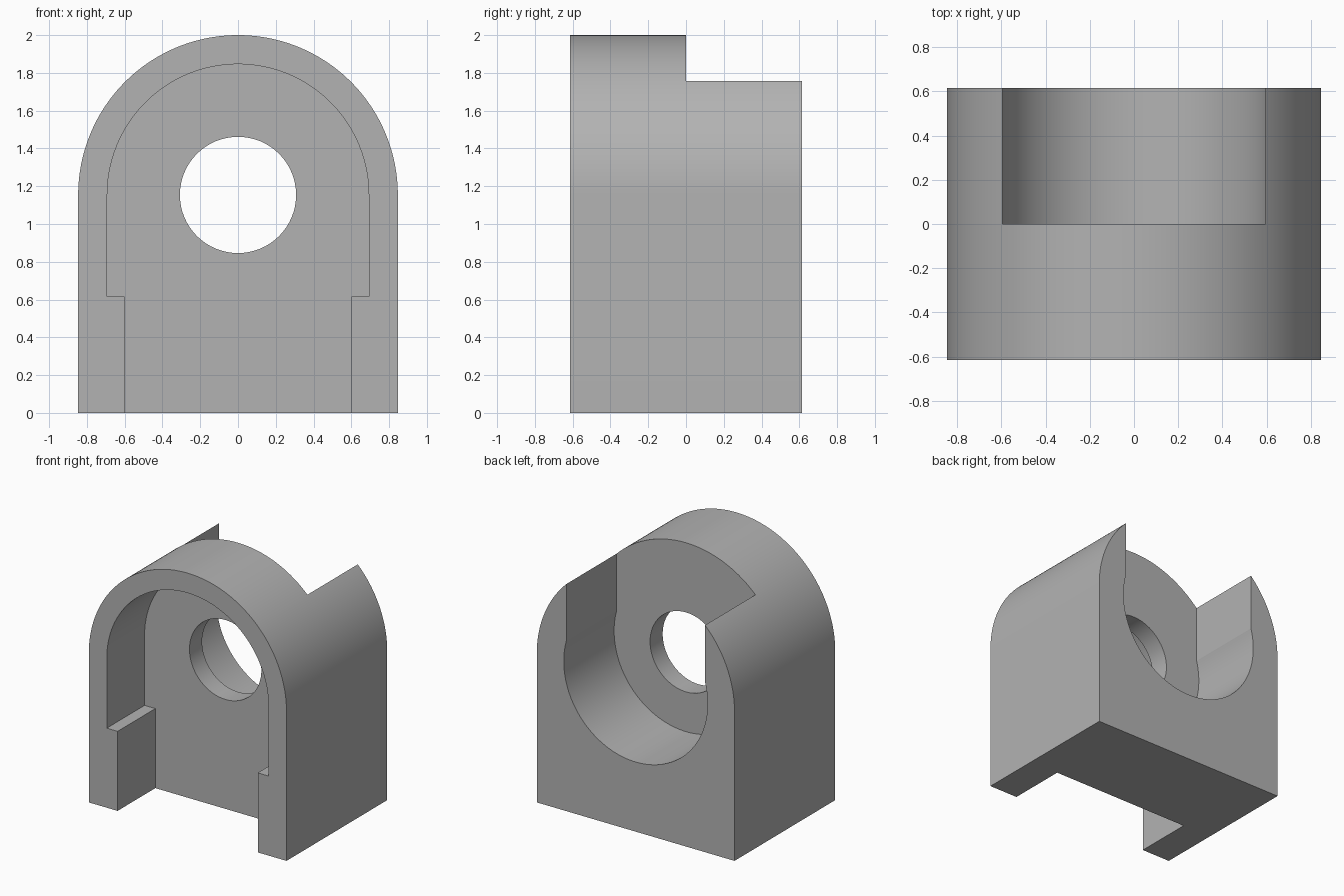
import bpy
import bmesh
from math import pi, sin, cos, asin

if "Cube" in bpy.data.objects:
    bpy.data.objects.remove(bpy.data.objects["Cube"])

U = 1 / 13            # design unit: the block is 26 units tall
AXIS = 15 * U         # height of the arch and bore axis
HALF_DEPTH = 8 * U

grey = bpy.data.materials.new("plain grey")
grey.use_nodes = True
grey.diffuse_color = (0.45, 0.45, 0.45, 1)
grey.node_tree.nodes["Principled BSDF"].inputs["Base Color"].default_value = (0.45, 0.45, 0.45, 1)


def arc(radius, start, end, steps):
    """Points on an arc around the bore axis."""
    angles = [start + (end - start) * i / steps for i in range(steps + 1)]
    return [(radius * cos(a), AXIS + radius * sin(a)) for a in angles]


def extrude_profile(name, profile, y0, y1):
    """Solid made by sweeping an x-z outline from y0 to y1."""
    bm = bmesh.new()
    face = bm.faces.new([bm.verts.new((x, y0, z)) for x, z in profile])
    swept = bmesh.ops.extrude_face_region(bm, geom=[face])["geom"]
    verts = [g for g in swept if isinstance(g, bmesh.types.BMVert)]
    bmesh.ops.translate(bm, verts=verts, vec=(0, y1 - y0, 0))
    bmesh.ops.recalc_face_normals(bm, faces=bm.faces)
    mesh = bpy.data.meshes.new(name)
    bm.to_mesh(mesh)
    bm.free()
    mesh.materials.append(grey)
    obj = bpy.data.objects.new(name, mesh)
    bpy.context.collection.objects.link(obj)
    return obj


# Arched outer block
outer = 11 * U
block = extrude_profile("arched_housing",
                        [(-outer, 0), (outer, 0)] + arc(outer, 0, pi, 96),
                        -HALF_DEPTH, HALF_DEPTH)

# Front cavity: arch above, narrower between the two lower rails, open below
inner, rail, step = 9 * U, 0.6, 8 * U
cavity = extrude_profile("front_cavity_cutter",
                         [(-rail, -0.1), (rail, -0.1), (rail, step), (inner, step)]
                         + arc(inner, 0, pi, 96)
                         + [(-inner, step), (-rail, step)],
                         -1, -2 * U)

# Rear pocket: round seat with a slightly narrower slot open at the top
seat, slot = 8 * U, 0.594
kink = pi / 2 - asin(slot / seat)
pocket = extrude_profile("rear_pocket_cutter",
                         arc(seat, pi - kink, 2 * pi + kink, 96)
                         + [(slot, 2.2), (-slot, 2.2)],
                         0, 1)

# Round bore through the dividing wall
bore = extrude_profile("bore_cutter", arc(4 * U, 0, 2 * pi, 64)[:-1], -0.4, 0.2)

bpy.ops.object.select_all(action="DESELECT")
bpy.context.view_layer.objects.active = block
block.select_set(True)
for cutter in (cavity, pocket, bore):
    cutter.hide_render = True
    cut = block.modifiers.new(cutter.name, "BOOLEAN")
    cut.operation = "DIFFERENCE"
    cut.solver = "EXACT"
    cut.object = cutter
    bpy.ops.object.modifier_apply(modifier=cut.name)
    bpy.data.objects.remove(cutter)

# Smooth curved walls, crisp edges
bpy.ops.object.shade_smooth_by_angle(angle=pi / 15)
